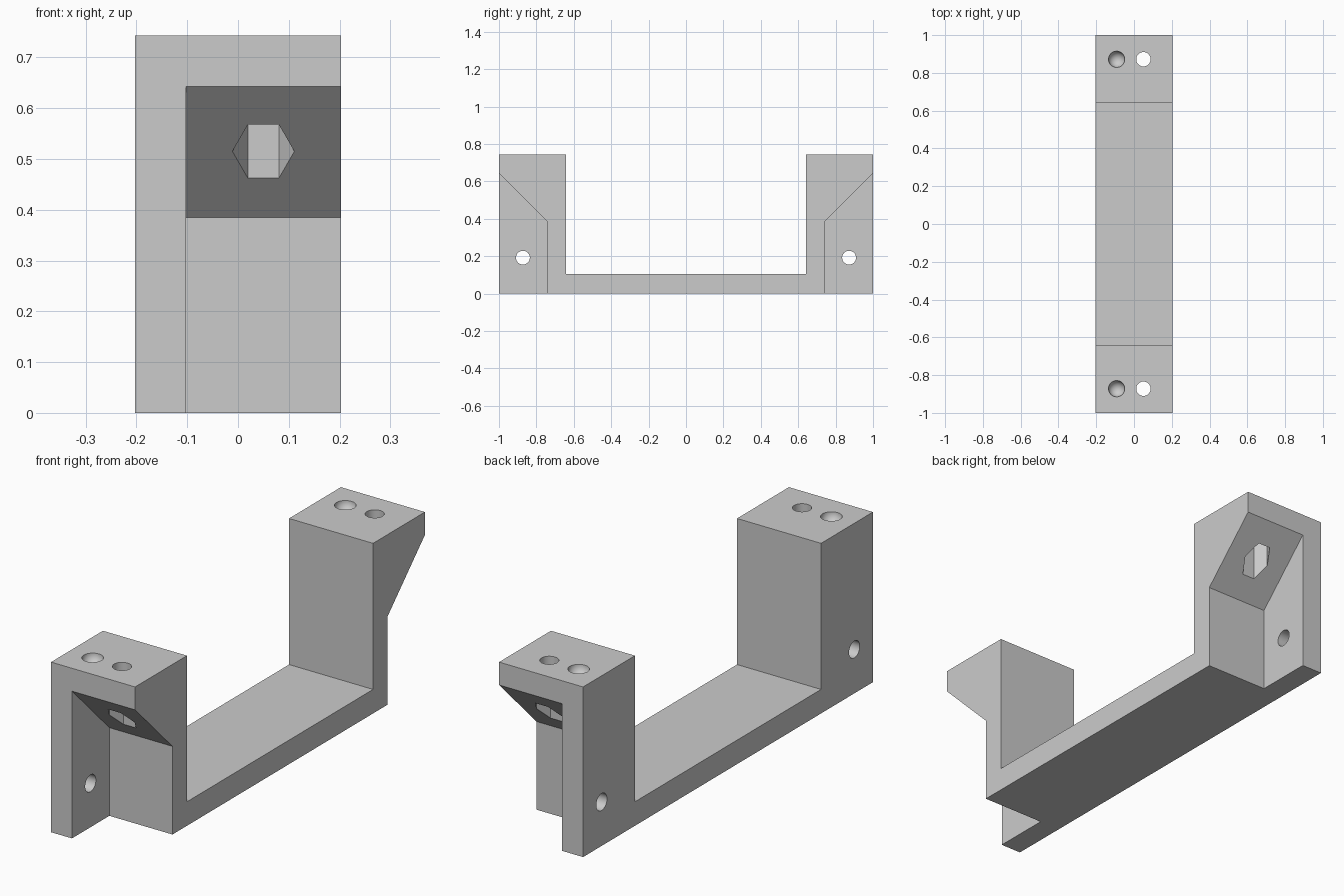
import bpy
import bmesh
import math
from mathutils import Matrix

cube = bpy.data.objects.get("Cube")
if cube:
    bpy.data.objects.remove(cube, do_unlink=True)

HALF_W, TOP = 0.203, 0.743      # bracket half width and height
INNER, BAR = 0.642, 0.105       # inner face of the end blocks, bar thickness
WALL_X = -0.102                 # inner face of the side walls
HOLE_Y, BOLT_X, DIMPLE_X = 0.872, 0.05, -0.092

grey = bpy.data.materials.new("light_grey")
grey.use_nodes = True
colour = (0.6, 0.6, 0.6, 1)
grey.diffuse_color = colour
grey.node_tree.nodes["Principled BSDF"].inputs["Base Color"].default_value = colour


def finish(name, bm):
    bmesh.ops.recalc_face_normals(bm, faces=bm.faces)
    mesh = bpy.data.meshes.new(name)
    bm.to_mesh(mesh)
    bm.free()
    mesh.materials.append(grey)
    obj = bpy.data.objects.new(name, mesh)
    bpy.context.collection.objects.link(obj)
    return obj


def extrude_profile(name, points, x0, x1):
    """Extrude a (y, z) outline along x."""
    bm = bmesh.new()
    face = bm.faces.new([bm.verts.new((x0, y, z)) for y, z in points])
    new = bmesh.ops.extrude_face_region(bm, geom=[face])["geom"]
    verts = [v for v in new if isinstance(v, bmesh.types.BMVert)]
    bmesh.ops.translate(bm, verts=verts, vec=(x1 - x0, 0, 0))
    return finish(name, bm)


def prism(name, sides, radius, depth, matrix):
    bm = bmesh.new()
    bmesh.ops.create_cone(bm, cap_ends=True, segments=sides, radius1=radius,
                          radius2=radius, depth=depth, matrix=matrix)
    return finish(name, bm)


def ball(name, radius, location):
    bm = bmesh.new()
    bmesh.ops.create_uvsphere(bm, u_segments=48, v_segments=24, radius=radius,
                              matrix=Matrix.Translation(location))
    return finish(name, bm)


# U-shaped body
bracket = extrude_profile("bracket", [
    (-1, 0), (1, 0), (1, TOP), (INNER, TOP), (INNER, BAR),
    (-INNER, BAR), (-INNER, TOP), (-1, TOP)], -HALF_W, HALF_W)

cutters = []
for s in (-1, 1):
    y = s * HOLE_Y
    # Corner notch with sloped roof, leaving a side wall
    cutters.append(extrude_profile("notch_cutter", [
        (s * 0.742, -0.1), (s * 0.742, 0.385), (s * 1.1, 0.743), (s * 1.1, -0.1)],
        WALL_X, 0.3))
    # Hexagonal nut pocket in the slope
    cutters.append(prism("nut_cutter", 6, 0.061, 0.36,
                         Matrix.Translation((BOLT_X, y, 0.48))
                         @ Matrix.Rotation(math.pi / 2, 4, "Z")))
    # Vertical bolt hole
    cutters.append(prism("bolt_cutter", 48, 0.038, 0.4,
                         Matrix.Translation((BOLT_X, y, 0.7))))
    # Hole through the side wall
    cutters.append(prism("side_hole_cutter", 48, 0.037, 0.3,
                         Matrix.Translation((-0.16, y, 0.192))
                         @ Matrix.Rotation(math.pi / 2, 4, "Y")))
    # Round dimple in the top
    cutters.append(ball("dimple_cutter", 0.043, (DIMPLE_X, y, TOP)))

bpy.ops.object.select_all(action="DESELECT")
bracket.select_set(True)
bpy.context.view_layer.objects.active = bracket
for cutter in cutters:
    cutter.hide_render = True
    mod = bracket.modifiers.new("cut", "BOOLEAN")
    mod.operation = "DIFFERENCE"
    mod.solver = "EXACT"
    mod.object = cutter
    bpy.ops.object.modifier_apply(modifier=mod.name)
for cutter in cutters:
    bpy.data.objects.remove(cutter, do_unlink=True)

bpy.ops.object.shade_smooth_by_angle(angle=math.radians(30))
